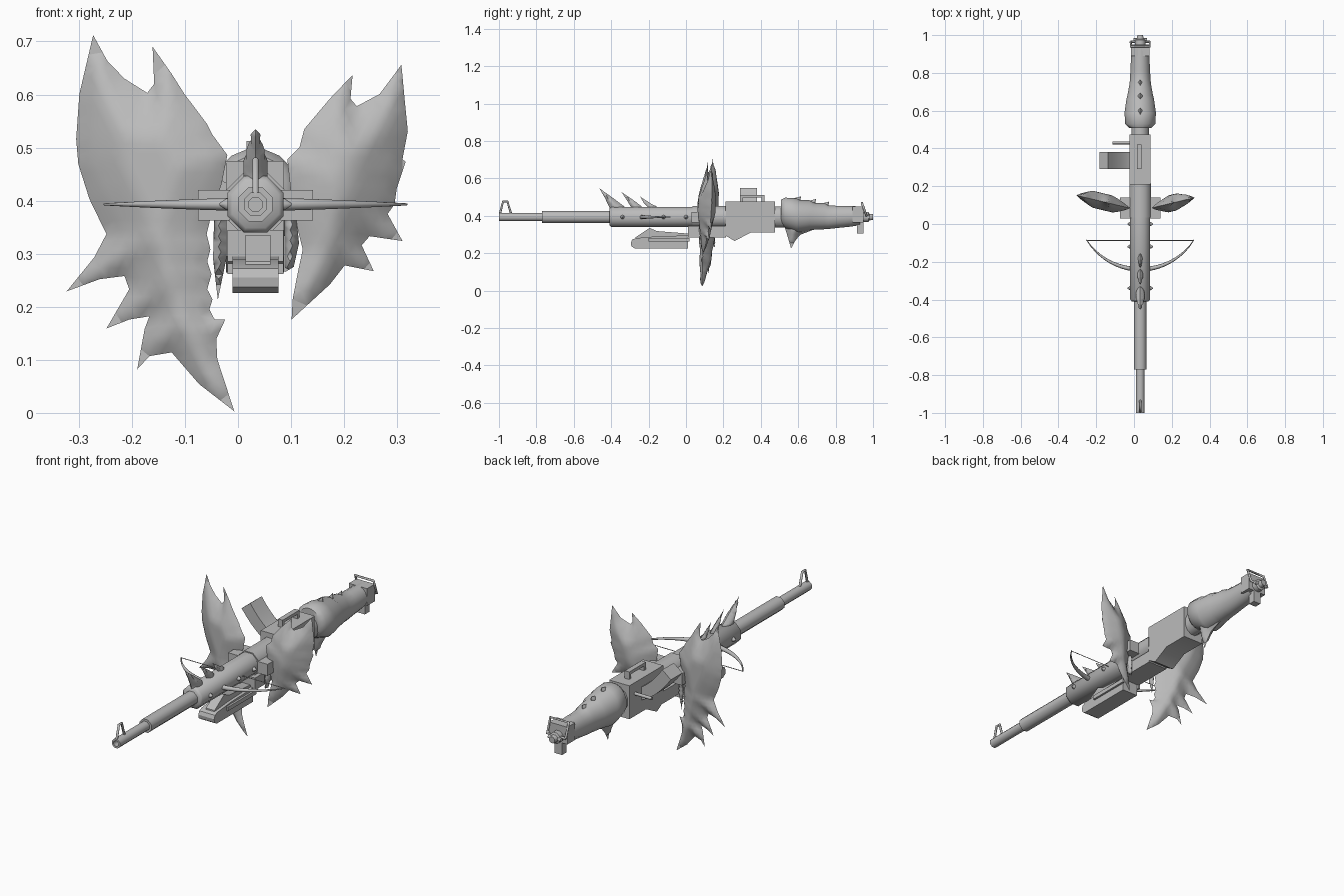
import bpy, bmesh, math
from mathutils import Vector
from mathutils.geometry import delaunay_2d_cdt, intersect_point_line

if "Cube" in bpy.data.objects:
    bpy.data.objects.remove(bpy.data.objects["Cube"])

CX, CZ = 0.033, 0.393          # barrel axis
grey = bpy.data.materials.new("grey metal")
grey.diffuse_color = (0.5, 0.5, 0.5, 1)
grey.use_nodes = True
grey.node_tree.nodes["Principled BSDF"].inputs["Base Color"].default_value = grey.diffuse_color


def finish(name, bm, angle=30):
    bmesh.ops.remove_doubles(bm, verts=bm.verts, dist=1e-5)
    bmesh.ops.recalc_face_normals(bm, faces=bm.faces)
    me = bpy.data.meshes.new(name)
    bm.to_mesh(me)
    bm.free()
    ob = bpy.data.objects.new(name, me)
    bpy.context.collection.objects.link(ob)
    me.materials.append(grey)
    bpy.ops.object.select_all(action='DESELECT')
    ob.select_set(True)
    bpy.context.view_layer.objects.active = ob
    bpy.ops.object.shade_smooth_by_angle(angle=math.radians(angle))
    return ob


def prism(name, pts, x0, x1):
    """Extrude a (y, z) profile across x."""
    bm = bmesh.new()
    f = bm.faces.new([bm.verts.new((x0, y, z)) for y, z in pts])
    r = bmesh.ops.extrude_face_region(bm, geom=[f])
    for v in r["geom"]:
        if isinstance(v, bmesh.types.BMVert):
            v.co.x = x1
    return finish(name, bm)


def box(name, x0, x1, y0, y1, z0, z1):
    return prism(name, [(y0, z0), (y1, z0), (y1, z1), (y0, z1)], x0, x1)


def loft(name, rings, n=8, angle=50):
    """Tube along y from rings of (y, half width, low z, high z)."""
    bm = bmesh.new()
    k = 1 / math.cos(math.pi / n)
    loops = []
    for y, w, lo, hi in rings:
        a = [2 * math.pi * (i + .5) / n for i in range(n)]
        loops.append([bm.verts.new((CX + w * k * math.cos(t), y,
                     (lo + hi) / 2 + (hi - lo) / 2 * k * math.sin(t))) for t in a])
    for p, q in zip(loops, loops[1:]):
        for i in range(n):
            j = (i + 1) % n
            bm.faces.new((p[i], p[j], q[j], q[i]))
    bm.faces.new(loops[0])
    bm.faces.new(loops[-1])
    return finish(name, bm, angle)


def tube(name, steps, n=8):
    return loft(name, [(y, r, CZ - r, CZ + r) for y, r in steps], n)


def pillow(name, outline, place, thick, reach, step):
    """Puffed blade: flat outline that swells with distance from its edge."""
    pts = [Vector(p) for p in outline]
    segs = list(zip(pts, pts[1:] + pts[:1]))

    def dist(p):
        best = 9
        for a, b in segs:
            t = max(0, min(1, intersect_point_line(p, a, b)[1]))
            best = min(best, (a.lerp(b, t) - p).length)
        return best
    rim = []
    for a, b in segs:
        m = max(1, round((b - a).length / step))
        rim += [a.lerp(b, i / m) for i in range(m)]
    edges = [(i, (i + 1) % len(rim)) for i in range(len(rim))]
    lo = [min(p[i] for p in pts) for i in (0, 1)]
    hi = [max(p[i] for p in pts) for i in (0, 1)]
    inner = []
    for i in range(int((hi[0] - lo[0]) / step) + 1):
        for j in range(int((hi[1] - lo[1]) / step) + 1):
            p = Vector((lo[0] + (i + (j % 2) / 2) * step, lo[1] + j * step))
            if dist(p) > step * .5:
                inner.append(p)
    vs, _, fs, *_ = delaunay_2d_cdt(rim + inner, edges, [], 1, 1e-6)
    bm = bmesh.new()
    for side in (-1, 1):
        made = {}
        for f in fs:
            for i in f:
                if i not in made:
                    t = thick * min(1, dist(vs[i]) / reach) ** .8
                    made[i] = bm.verts.new(place(vs[i].x, vs[i].y, side * t))
            bm.faces.new([made[i] for i in f])
    return finish(name, bm, 60)


def rod(name, pts, radii, res=2):
    """Round bar along a path."""
    cu = bpy.data.curves.new(name, 'CURVE')
    cu.dimensions = '3D'
    cu.bevel_depth = 1
    cu.bevel_resolution = res
    cu.use_fill_caps = True
    sp = cu.splines.new('POLY')
    sp.points.add(len(pts) - 1)
    for p, c, r in zip(sp.points, pts, radii):
        p.co = (*c, 1)
        p.radius = r
    ob = bpy.data.objects.new(name, cu)
    bpy.context.collection.objects.link(ob)
    cu.materials.append(grey)


# barrel with open muzzle, and octagonal handguard
tube("barrel", [(-.92, .013), (-1, .013), (-1, .022), (-.77, .022), (-.77, .032), (-.38, .032)])
tube("handguard", [(-.41, .044), (-.40, .053), (.04, .053)])
tube("receiver_collar", [(.035, .058), (.215, .058)])

# front sight hoop and rear sling frame
rod("front_sight", [(CX, -.995, .41), (CX, -.978, .477), (CX, -.955, .477), (CX, -.935, .41)], [.006] * 4)
rod("sling_frame", [(CX - .05, .965, .40), (CX - .05, .94, .47), (CX + .05, .94, .47),
                    (CX + .05, .965, .40), (CX - .05, .965, .40)], [.006] * 5)

# receiver, carry handle and bolt handle
prism("receiver", [(.21, .475), (.475, .475), (.475, .31), (.345, .31), (.26, .265), (.21, .295)], -.023, .087)
box("handle_top", .016, .041, .29, .42, .497, .512)
for i, y in enumerate((.29, .405)):
    box(f"handle_post_{i}", .016, .041, y, y + .015, .47, .5)
rod("bolt_handle", [(-.01, .43, .42), (-.115, .43, .42)], [.008, .008])

# curved side magazine sweeping outward and up
bm = bmesh.new()
rows = []
for i in range(7):
    t = i / 6
    a = .15 + .75 * t
    c = Vector((-.01 - .15 * t, 0, .395 + .06 * t + .075 * t * t))
    nrm = Vector((math.sin(a), 0, math.cos(a))) * .03
    rows.append([bm.verts.new((p.x, y, p.z)) for p, y in
                 ((c - nrm, .29), (c + nrm, .29), (c + nrm, .38), (c - nrm, .38))])
for p, q in zip(rows, rows[1:]):
    for i in range(4):
        bm.faces.new((p[i], p[(i + 1) % 4], q[(i + 1) % 4], q[i]))
bm.faces.new(rows[0])
bm.faces.new(rows[-1])
finish("magazine", bm)

# foregrip pod under the barrel
prism("pod", [(-.295, .255), (-.292, .237), (-.275, .226), (.01, .226), (.01, .295), (-.16, .29),
              (-.27, .28), (-.288, .272)], -.01, .076)
prism("pod_wedge", [(-.275, .26), (-.27, .285), (-.195, .335), (-.155, .318), (.01, .305), (.01, .26)], .014, .061)
box("under_rail", -.02, .086, .01, .215, .285, .345)
for s in (-1, 1):
    box("pod_cheek", CX + s * .043, CX + s * .053, -.2, .02, .262, .282)

# stock: smooth swollen body tapering to the butt
loft("stock_neck", [(.46, .047, .337, .45), (.53, .047, .337, .45)], 12)
loft("stock", [(.508, .058, .355, .485), (.53, .08, .335, .497), (.59, .083, .312, .493), (.605, .081, .312, .485),
               (.66, .073, .322, .483), (.68, .068, .325, .47), (.74, .057, .328, .467), (.76, .055, .329, .456),
               (.81, .052, .335, .453), (.88, .049, .342, .452), (.93, .047, .35, .45)], 16)
yz = lambda a, b, t: (CX + t, a, b)
pillow("stock_fin", [(.515, .38), (.54, .30), (.562, .225), (.585, .268), (.61, .298), (.68, .325), (.68, .38)],
       yz, .045, .05, .015)
for i, (y, z) in enumerate(((.60, .49), (.68, .476), (.75, .462))):
    pillow(f"stock_scale_{i}", [(y - .05, z - .02), (y - .02, z + .005), (y + .015, z + .014), (y + .01, z - .02)],
           yz, .015, .015, .008)
box("butt_plate", CX - .05, CX + .05, .89, .95, .365, .45)
box("butt_hook", CX - .02, CX + .02, .915, .95, .305, .37)
tube("butt_knob", [(.94, .027), (.975, .027), (.98, .018), (1, .015)])
rod("butt_pin", [(CX - .035, .975, CZ), (CX + .035, .975, CZ)], [.009, .009])

# curved horns on top of the handguard
for i, (y, ty, tz, w) in enumerate(((-.37, -.463, .547, .04), (-.265, -.345, .527, .028), (-.18, -.245, .502, .023))):
    z0, h = .425, tz - .425
    pillow(f"horn_{i}", [(y - w, z0), (y - w, z0 + .02), (y - w - .022, z0 + .55 * h), (ty, tz),
                         (y - w * .2, z0 + .5 * h), (y + w, z0 + .025), (y + w, z0)],
           yz, .023 if i == 0 else .016, .02, .01)

# side studs
for y in (-.34, -.12, 0):
    for s in (-1, 1):
        rod("stud", [(CX + s * .045, y, CZ), (CX + s * .055, y, CZ), (CX + s * .068, y, CZ)], [.011, .011, .002])

# bow limbs and string
limb = []
for i in range(-12, 13):
    x = .285 * i / 12
    limb.append((CX + x, .098 - math.sqrt(.338 ** 2 - x * x), CZ))
rod("bow_limbs", limb, [.0125 - .0105 * (abs(i) / 12) ** 1.5 for i in range(-12, 13)])
rod("bow_string", [(CX - .283, -.087, CZ), (CX + .283, -.087, CZ)], [.002, .002], 0)


# feathered wings, swept back away from the body
def swept(x, z, t):
    return (x, .085 + .24 * max(0, abs(x - CX) - .06) + t, z)


left = [(-.273, .712), (-.246, .663), (-.214, .63), (-.171, .603), (-.158, .62), (-.161, .69), (-.125, .639),
        (-.101, .601), (-.058, .544), (-.048, .524), (-.02, .486), (-.031, .431), (-.05, .375), (-.059, .337),
        (-.052, .308), (-.058, .286), (-.05, .261), (-.058, .233), (-.048, .214), (-.054, .195), (-.044, .176),
        (-.024, .176), (-.041, .139), (-.039, .101), (-.007, .003), (-.073, .054), (-.125, .114), (-.167, .107),
        (-.19, .082), (-.176, .158), (-.167, .182), (-.205, .176), (-.248, .159), (-.205, .233), (-.214, .258),
        (-.261, .252), (-.323, .229), (-.271, .293), (-.248, .337), (-.28, .403), (-.301, .469), (-.305, .516),
        (-.299, .601)]
right = [(.308, .656), (.314, .592), (.32, .531), (.31, .478), (.316, .473), (.299, .422), (.295, .393), (.282, .375),
         (.31, .324), (.248, .333), (.233, .316), (.256, .267), (.201, .278), (.173, .242), (.101, .176), (.103, .214),
         (.112, .261), (.122, .308), (.11, .356), (.101, .403), (.093, .478), (.116, .501), (.125, .535), (.173, .592),
         (.216, .637), (.212, .592), (.224, .578), (.267, .601)]
pillow("left_wing", left, swept, .045, .085, .018)
pillow("right_wing", right, swept, .045, .085, .018)
pillow("left_wing_quill", [(-.022, .37), (-.045, .37), (-.047, .29), (-.038, .213), (-.022, .29)],
       swept, .02, .012, .01)
pillow("right_wing_quill", [(.088, .37), (.11, .37), (.115, .32), (.105, .275), (.088, .265)],
       swept, .02, .012, .01)

# wing mounting blocks
box("left_wing_mount", -.075, -.015, .03, .14, .363, .42)
box("right_wing_mount", .08, .141, .03, .14, .363, .42)
